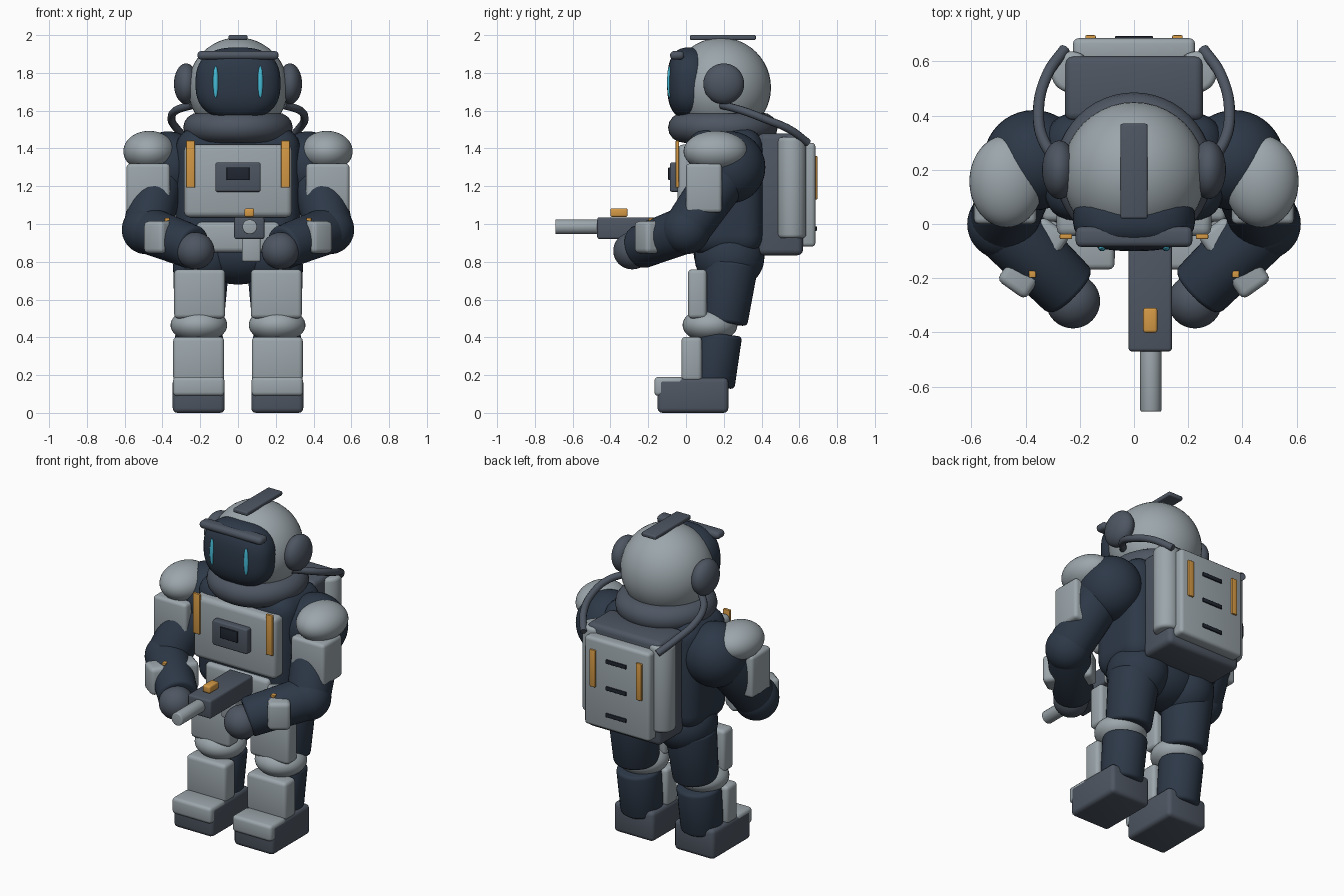
import bpy, bmesh, math
from mathutils import Vector, Matrix

if "Cube" in bpy.data.objects:
    bpy.data.objects.remove(bpy.data.objects["Cube"])


def material(name, rgb):
    m = bpy.data.materials.new(name)
    m.diffuse_color = (*rgb, 1)
    m.use_nodes = True
    m.node_tree.nodes["Principled BSDF"].inputs["Base Color"].default_value = m.diffuse_color
    return m


GREY = material("light_grey", (0.33, 0.38, 0.41))
NAVY = material("navy_fabric", (0.026, 0.040, 0.064))
DARK = material("dark_grey", (0.076, 0.093, 0.122))
AMBER = material("amber", (0.66, 0.32, 0.06))
CYAN = material("cyan", (0.06, 0.50, 0.68))
SLOT = material("near_black", (0.014, 0.019, 0.030))


def finish(name, bm, mat, matrix=Matrix(), bevel=0.0, segs=3):
    """Optionally round the sharp edges, then turn the bmesh into an object."""
    if bevel:
        sharp = [e for e in bm.edges if e.calc_face_angle(0) > 0.8]
        bmesh.ops.bevel(bm, geom=sharp, offset=bevel, segments=segs,
                        profile=0.5, affect='EDGES', clamp_overlap=True)
    bm.transform(matrix)
    bmesh.ops.recalc_face_normals(bm, faces=bm.faces)
    me = bpy.data.meshes.new(name)
    bm.to_mesh(me)
    bm.free()
    me.materials.append(mat)
    me.shade_smooth()
    me.set_sharp_from_angle(angle=math.radians(40))
    ob = bpy.data.objects.new(name, me)
    bpy.context.collection.objects.link(ob)
    return ob


def box(name, loc, size, mat, bevel=0.02, rot_z=0.0, segs=3):
    bm = bmesh.new()
    bmesh.ops.create_cube(bm, size=1)
    bmesh.ops.scale(bm, vec=size, verts=bm.verts)
    m = Matrix.Translation(loc) @ Matrix.Rotation(rot_z, 4, 'Z')
    return finish(name, bm, mat, m, bevel, segs)


def ball(name, loc, radii, mat, power=2.0):
    """Ellipsoid; a power above 2 makes it squarer."""
    bm = bmesh.new()
    bmesh.ops.create_uvsphere(bm, u_segments=40, v_segments=24, radius=1)
    for v in bm.verts:
        n = sum(abs(c) ** power for c in v.co) ** (1 / power)
        v.co = Vector([c / n * r for c, r in zip(v.co, radii)])
    return finish(name, bm, mat, Matrix.Translation(loc))


def limb(name, a, b, r1, r2, mat, bevel=0.02):
    """Tapered cylinder from point a to point b."""
    a, b = Vector(a), Vector(b)
    bm = bmesh.new()
    bmesh.ops.create_cone(bm, cap_ends=True, segments=36, radius1=r1,
                          radius2=r2, depth=(b - a).length)
    turn = (b - a).to_track_quat('Z', 'Y').to_matrix().to_4x4()
    return finish(name, bm, mat, Matrix.Translation((a + b) / 2) @ turn, bevel)


def ring(name, loc, major, minor, height, mat):
    bm = bmesh.new()
    n, k = 48, 16
    rows = []
    for i in range(n):
        t = 2 * math.pi * i / n
        row = []
        for j in range(k):
            p = 2 * math.pi * j / k
            r = major + minor * math.cos(p)
            row.append(bm.verts.new((r * math.cos(t), r * math.sin(t), height * math.sin(p))))
        rows.append(row)
    for i in range(n):
        for j in range(k):
            bm.faces.new((rows[i][j], rows[(i + 1) % n][j],
                          rows[(i + 1) % n][(j + 1) % k], rows[i][(j + 1) % k]))
    return finish(name, bm, mat, Matrix.Translation(loc))


def tube(name, pts, radius, mat):
    cu = bpy.data.curves.new(name, 'CURVE')
    cu.dimensions = '3D'
    cu.bevel_depth, cu.bevel_resolution, cu.use_fill_caps = radius, 3, True
    sp = cu.splines.new('BEZIER')
    sp.bezier_points.add(len(pts) - 1)
    for bp, p in zip(sp.bezier_points, pts):
        bp.co = p
        bp.handle_left_type = bp.handle_right_type = 'AUTO'
    cu.materials.append(mat)
    ob = bpy.data.objects.new(name, cu)
    bpy.context.collection.objects.link(ob)
    return ob


# Helmet, visor and collar
ball("helmet", (0, 0.185, 1.722), (0.265, 0.265, 0.265), GREY)
ball("visor", (0, 0.02, 1.745), (0.225, 0.12, 0.19), NAVY, 2.6)
box("visor_brow", (0, -0.047, 1.893), (0.43, 0.075, 0.045), DARK, 0.02)
box("helmet_crest", (0, 0.195, 1.987), (0.10, 0.35, 0.026), DARK, 0.008)
ring("collar", (0, 0.195, 1.51), 0.205, 0.085, 0.08, DARK)

# Torso and chest equipment
box("torso", (0, 0.21, 1.17), (0.66, 0.40, 0.68), NAVY, 0.11, segs=6)
box("chest_plate", (0, 0.02, 1.228), (0.57, 0.13, 0.385), GREY, 0.03)
box("belt_plate", (0, 0.05, 0.93), (0.44, 0.14, 0.16), GREY, 0.025)
box("control_box", (0, -0.055, 1.248), (0.24, 0.06, 0.155), DARK, 0.01)
box("control_screen", (0, -0.088, 1.266), (0.12, 0.012, 0.068), SLOT, 0.003)
ball("pelvis", (0, 0.22, 0.85), (0.26, 0.18, 0.17), NAVY)

# Backpack
box("backpack_core", (0, 0.50, 1.157), (0.51, 0.24, 0.645), DARK, 0.03)
box("backpack_panel", (0, 0.64, 1.155), (0.45, 0.09, 0.55), GREY, 0.02)
for z in (1.31, 1.143, 0.976):
    box("backpack_vent", (0, 0.687, z), (0.14, 0.012, 0.024), SLOT, 0.003)

# Hand tool
box("tool_body", (0.06, -0.26, 0.978), (0.16, 0.42, 0.115), DARK, 0.012)
limb("tool_barrel", (0.062, -0.44, 0.985), (0.062, -0.692, 0.985), 0.039, 0.039, GREY, 0.006)
box("tool_sight", (0.06, -0.355, 1.06), (0.052, 0.092, 0.045), AMBER, 0.01)
box("tool_grip", (0.07, -0.16, 0.875), (0.10, 0.08, 0.15), GREY, 0.012)

# Paired parts
for s in (-1, 1):
    # Head details
    ball("ear_cap", (s * 0.275, 0.2, 1.742), (0.064, 0.108, 0.108), DARK)
    ball("eye_light", (s * 0.118, -0.088, 1.752), (0.014, 0.012, 0.084), CYAN)
    tube("air_hose", [(s * 0.24, 0.19, 1.63), (s * 0.33, 0.30, 1.60),
                      (s * 0.352, 0.42, 1.555), (s * 0.32, 0.55, 1.50),
                      (s * 0.255, 0.645, 1.43)], 0.021, DARK)
    box("chest_strap", (s * 0.251, -0.046, 1.317), (0.046, 0.018, 0.25), AMBER, 0.004)

    # Backpack sides
    limb("air_tank", (s * 0.23, 0.56, 0.925), (s * 0.23, 0.56, 1.46), 0.076, 0.076, GREY, 0.02)
    box("backpack_strip", (s * 0.16, 0.687, 1.245), (0.038, 0.018, 0.23), AMBER, 0.004)

    # Arm
    elbow, wrist = (s * 0.485, 0.0, 0.97), (s * 0.235, -0.25, 0.875)
    ball("shoulder", (s * 0.37, 0.235, 1.30), (0.185, 0.185, 0.19), NAVY)
    ball("shoulder_pad", (s * 0.47, 0.157, 1.385), (0.137, 0.17, 0.108), GREY)
    limb("upper_arm", (s * 0.40, 0.23, 1.30), elbow, 0.14, 0.125, NAVY)
    box("upper_arm_plate", (s * 0.475, 0.095, 1.19), (0.23, 0.19, 0.26), GREY, 0.02)
    ball("elbow", elbow, (0.13, 0.13, 0.13), NAVY)
    limb("forearm", elbow, wrist, 0.125, 0.115, NAVY)
    box("forearm_guard", (s * 0.37, -0.125, 0.93), (0.13, 0.29, 0.17), GREY, 0.025, s * 0.62)
    box("forearm_button", (s * 0.375, -0.185, 1.022), (0.026, 0.026, 0.02), AMBER, 0.004)
    ball("glove", (s * 0.225, -0.285, 0.858), (0.1, 0.1, 0.098), DARK)

    # Leg
    ball("hip", (s * 0.165, 0.23, 0.825), (0.175, 0.185, 0.175), NAVY)
    limb("thigh", (s * 0.195, 0.235, 0.80), (s * 0.205, 0.195, 0.475), 0.15, 0.13, NAVY)
    box("thigh_plate", (s * 0.203, 0.06, 0.63), (0.27, 0.10, 0.26), GREY, 0.022)
    ball("knee_pad", (s * 0.207, 0.127, 0.465), (0.15, 0.145, 0.092), GREY)
    limb("shin", (s * 0.207, 0.17, 0.42), (s * 0.207, 0.135, 0.14), 0.128, 0.122, NAVY)
    box("shin_plate", (s * 0.208, 0.03, 0.285), (0.27, 0.11, 0.235), GREY, 0.022)
    box("boot", (s * 0.208, 0.037, 0.093), (0.275, 0.375, 0.186), DARK, 0.025)
    box("toe_cap", (s * 0.208, -0.09, 0.14), (0.272, 0.155, 0.10), GREY, 0.02)
